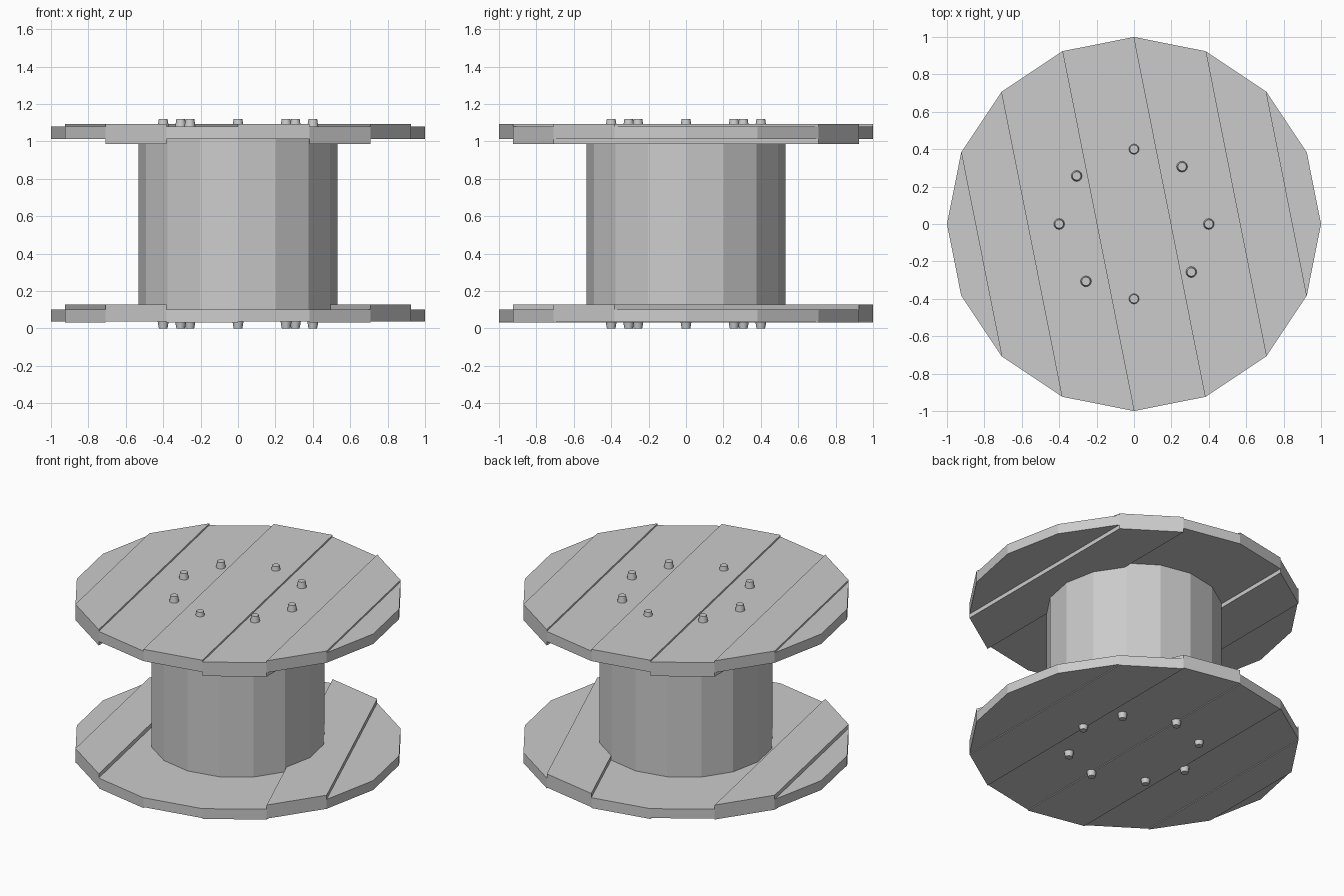
import bpy, bmesh
from math import sin, cos, pi, radians

if "Cube" in bpy.data.objects:
    bpy.data.objects.remove(bpy.data.objects["Cube"])

N = 16


def ring(r, z):
    return [(r * cos(2 * pi * i / N), r * sin(2 * pi * i / N), z) for i in range(N)]


def finish(bm, name):
    bmesh.ops.recalc_face_normals(bm, faces=bm.faces[:])
    me = bpy.data.meshes.new(name)
    bm.to_mesh(me)
    bm.free()
    ob = bpy.data.objects.new(name, me)
    bpy.context.collection.objects.link(ob)
    return ob


def disc(name, z_out, z_in, outer, inner, rise_out, rise_in):
    """16-sided disc; each cap is split in planks (corner indices, raised?)"""
    bm = bmesh.new()
    for z, planks, rise in ((z_out, outer, rise_out), (z_in, inner, rise_in)):
        vs = [bm.verts.new(p) for p in ring(1, z)]
        if z == z_out:
            first = vs
        else:
            for i in range(N):
                j = (i + 1) % N
                bm.faces.new((first[i], first[j], vs[j], vs[i]))
        raised = []
        for ids, up in planks:
            f = bm.faces.new([vs[i] for i in ids])
            if up:
                raised.append(f)
        new = bmesh.ops.extrude_discrete_faces(bm, faces=raised)['faces']
        for v in {v for f in new for v in f.verts}:
            v.co.z += rise
    return finish(bm, name)


def strip(a, total):
    return [a % N, (a + 1) % N, (total - a - 1) % N, (total - a) % N]


# Top disc: seven slanted planks outside, two battens inside
disc("top_disc", 1.08, 1.013,
     [(strip(a, 17), a % 2 == 0) for a in range(1, 8)],
     [([6, 7, 8, 9, 10], 0), ([5, 6, 10, 11], 1), ([11, 12, 13, 3, 4, 5], 0),
      ([2, 3, 13, 14], 1), ([14, 15, 0, 1, 2], 0)], 0.012, -0.027)

# Bottom disc: straight planks outside, two battens inside
disc("bottom_disc", 0.037, 0.10,
     [([15, 0, 1], 0), ([7, 8, 9], 0)] +
     [(strip(a, 16), a % 2 == 0) for a in range(1, 7)],
     [([7, 8, 9, 10], 0), ([6, 7, 10, 11], 1), ([11, 12, 13, 14, 4, 5, 6], 0),
      ([3, 4, 14, 15], 1), ([15, 0, 1, 2, 3], 0)], -0.006, 0.028)

# Drum between the discs
bm = bmesh.new()
lo = [bm.verts.new(p) for p in ring(0.532, 0.10)]
hi = [bm.verts.new(p) for p in ring(0.532, 1.013)]
for i in range(N):
    j = (i + 1) % N
    bm.faces.new((lo[i], lo[j], hi[j], hi[i]))
finish(bm, "drum")

# Tapered bolts on both outer faces
for side, flip, z0, z1 in (("top", 1, 1.07, 1.12), ("bottom", -1, 0.045, 0.0)):
    for k, ang in enumerate((0, 50, 90, 140, 180, 230, 270, 320)):
        a = radians(ang) * flip
        r0, r1 = (0.031, 0.023) if flip > 0 else (0.023, 0.031)
        bpy.ops.mesh.primitive_cone_add(
            vertices=12, radius1=r0, radius2=r1, depth=abs(z1 - z0),
            location=(0.4 * cos(a), 0.4 * sin(a), (z0 + z1) / 2))
        bolt = bpy.context.object
        bolt.name = f"{side}_bolt_{k + 1}"
        bpy.ops.object.shade_smooth_by_angle()
